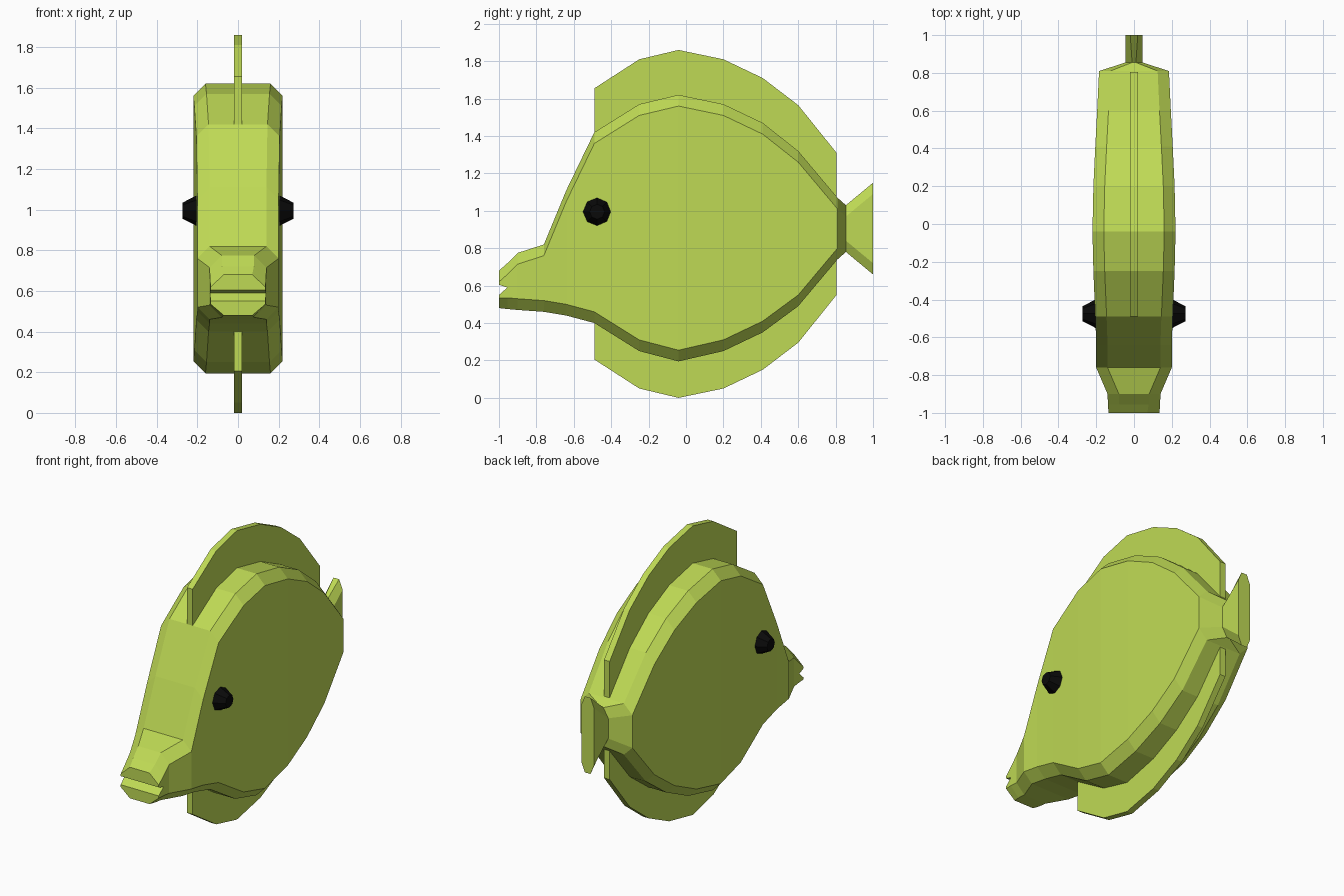
import bpy
import bmesh
from math import pi
from mathutils import Matrix

default_cube = bpy.data.objects.get("Cube")
if default_cube:
    bpy.data.objects.remove(default_cube, do_unlink=True)


def make_material(name, colour):
    material = bpy.data.materials.new(name)
    material.use_nodes = True
    material.diffuse_color = colour
    shader = next(n for n in material.node_tree.nodes if n.type == "BSDF_PRINCIPLED")
    shader.inputs["Base Color"].default_value = colour
    shader.inputs["Roughness"].default_value = 0.8
    return material


lime = make_material("lime green", (0.52, 0.70, 0.09, 1))
black = make_material("black", (0.003, 0.003, 0.003, 1))


def finish(name, bm, material):
    """Turn a bmesh into a flat shaded object with one material."""
    bmesh.ops.recalc_face_normals(bm, faces=bm.faces[:])
    mesh = bpy.data.meshes.new(name)
    bm.to_mesh(mesh)
    bm.free()
    mesh.materials.append(material)
    obj = bpy.data.objects.new(name, mesh)
    bpy.context.scene.collection.objects.link(obj)
    return obj


def loft(name, sections, material):
    """Skin a row of (y, half outline) sections, each mirrored across x."""
    bm = bmesh.new()
    rings = []
    for y, half in sections:
        outline = list(half) + [(-x, z) for x, z in reversed(half)]
        rings.append([bm.verts.new((x, y, z)) for x, z in outline])
    for ring, following in zip(rings, rings[1:]):
        for i in range(len(ring)):
            j = (i + 1) % len(ring)
            bm.faces.new((ring[i], ring[j], following[j], following[i]))
    bm.faces.new(rings[0])
    bm.faces.new(rings[-1])
    return finish(name, bm, material)


def chamfered(width, top, bottom, cut=0.06):
    """Right half of a box section with cut corners."""
    inner = max(width - cut, 0.01)
    return [(inner, top), (width, top - 0.06), (width, bottom + 0.06), (inner, bottom)]


# Body: y, half width, top, bottom
stations = [
    (-0.955, 0.138, 0.72, 0.475),
    (-0.9, 0.14, 0.775, 0.47),
    (-0.76, 0.20, 0.82, 0.46),
    (-0.64, 0.20, 1.11, 0.44),
    (-0.49, 0.205, 1.42, 0.40),
    (-0.25, 0.215, 1.57, 0.25),
    (-0.04, 0.22, 1.62, 0.195),
    (0.2, 0.215, 1.57, 0.25),
    (0.41, 0.205, 1.47, 0.35),
    (0.6, 0.195, 1.32, 0.49),
    (0.81, 0.185, 1.07, 0.74),
]
loft("body", [(y, chamfered(w, top, low)) for y, w, top, low in stations], lime)

# Tail: pinched root that fans out
loft("tail_fin", [
    (0.81, chamfered(0.185, 1.07, 0.74)),
    (0.855, chamfered(0.045, 1.03, 0.78, 0.035)),
    (1.0, chamfered(0.045, 1.15, 0.66, 0.025)),
], lime)

# Lips around the open mouth
loft("upper_lip", [
    (-1.0, [(0.07, 0.68), (0.135, 0.62), (0.135, 0.605)]),
    (-0.955, [(0.078, 0.72), (0.138, 0.66), (0.138, 0.59)]),
], lime)
loft("lower_lip", [
    (-1.0, [(0.135, 0.55), (0.135, 0.535), (0.07, 0.48)]),
    (-0.955, [(0.138, 0.59), (0.138, 0.535), (0.078, 0.475)]),
], lime)

# Back and belly fins: one thin plate, flipped for the belly
fin_outline = [
    (-0.49, 1.40), (-0.49, 1.655), (-0.25, 1.81), (-0.04, 1.86), (0.2, 1.81),
    (0.41, 1.71), (0.6, 1.565), (0.805, 1.31), (0.805, 1.05), (0.41, 1.40), (-0.04, 1.55),
]


def make_fin(name, flip):
    bm = bmesh.new()
    points = [(y, 1.86 - z if flip else z) for y, z in fin_outline]
    face = bm.faces.new([bm.verts.new((-0.02, y, z)) for y, z in points])
    sides = bmesh.ops.extrude_face_region(bm, geom=[face], use_keep_orig=True)
    moved = [v for v in sides["geom"] if isinstance(v, bmesh.types.BMVert)]
    bmesh.ops.translate(bm, verts=moved, vec=(0.04, 0, 0))
    finish(name, bm, lime)


make_fin("dorsal_fin", False)
make_fin("belly_fin", True)

# Eyes: faceted domes on both sides
for name, side in (("left_eye", 1), ("right_eye", -1)):
    bm = bmesh.new()
    bmesh.ops.create_cone(bm, cap_ends=True, segments=8, radius1=0.076, radius2=0.04, depth=0.07)
    eye = finish(name, bm, black)
    eye.data.transform(Matrix.Translation((side * 0.237, -0.475, 0.995))
                       @ Matrix.Rotation(side * pi / 2, 4, "Y"))
